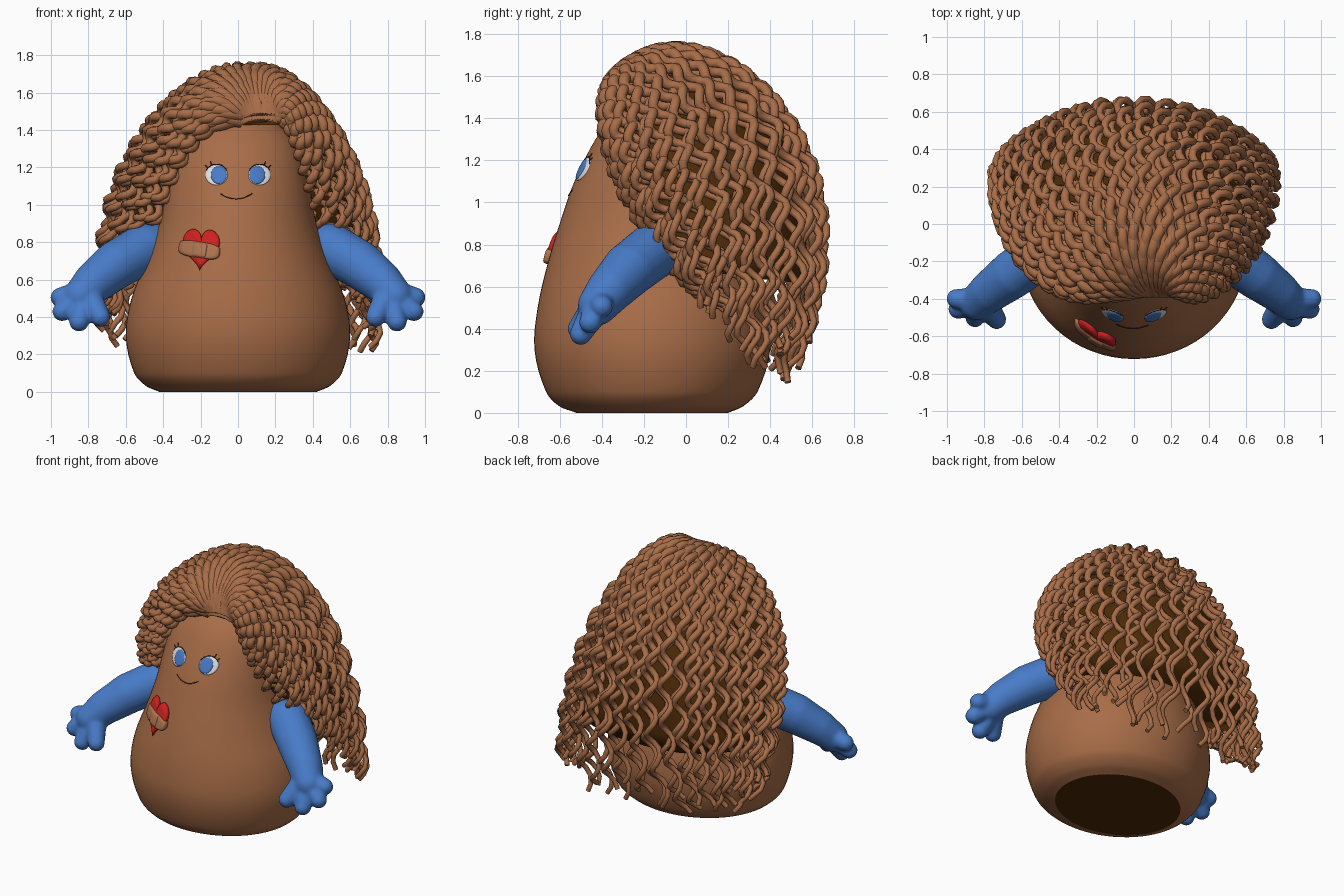
import bpy, bmesh, random
from math import sin, cos, pi, sqrt, radians, copysign
from mathutils import Vector, Matrix

random.seed(4)
if "Cube" in bpy.data.objects:
    bpy.data.objects.remove(bpy.data.objects["Cube"])


def material(name, rgb):
    m = bpy.data.materials.new(name)
    m.use_nodes = True
    m.diffuse_color = (*rgb, 1)
    m.node_tree.nodes["Principled BSDF"].inputs["Base Color"].default_value = (*rgb, 1)
    return m


SKIN = material("warm brown", (.39, .152, .064))
DARK = material("dark brown", (.075, .024, .002))
BLUE = material("blue", (.065, .2, .58))
RED = material("red", (.62, .015, .015))
TAN = material("bandage tan", (.42, .175, .08))
WHITE = material("eye white", (.75, .75, .75))
LASH = material("lash brown", (.05, .018, .008))


def add_mesh(name, bm, *mats):
    bmesh.ops.recalc_face_normals(bm, faces=bm.faces)
    mesh = bpy.data.meshes.new(name)
    bm.to_mesh(mesh)
    bm.free()
    for m in mats:
        mesh.materials.append(m)
    for p in mesh.polygons:
        p.use_smooth = True
    ob = bpy.data.objects.new(name, mesh)
    bpy.context.collection.objects.link(ob)
    return ob


def loft(name, rings, *mats, closed=True, caps=True):
    """Skin a list of equal-length point rows."""
    bm = bmesh.new()
    rows = [[bm.verts.new(p) for p in r] for r in rings]
    n = len(rows[0])
    for a, b in zip(rows, rows[1:]):
        for i in range(n if closed else n - 1):
            j = (i + 1) % n
            bm.faces.new((a[i], a[j], b[j], b[i]))
    if caps:
        bm.faces.new(rows[0])
        bm.faces.new(rows[-1])
    return add_mesh(name, bm, *mats)


def tubes(name, strands, depth, mat, sides=1):
    """Sweep round strands; each strand is a list of (point, radius factor)."""
    cu = bpy.data.curves.new(name, "CURVE")
    cu.dimensions = "3D"
    cu.bevel_depth = depth
    cu.bevel_resolution = sides
    cu.use_fill_caps = True
    for s in strands:
        sp = cu.splines.new("POLY")
        sp.points.add(len(s) - 1)
        for q, (p, r) in zip(sp.points, s):
            q.co = (*p, 1)
            q.radius = r
        sp.use_smooth = True
    cu.materials.append(mat)
    ob = bpy.data.objects.new(name, cu)
    bpy.context.collection.objects.link(ob)


# Body: height, half width, front y, back y
PROFILE = [(0, .42, -.52, .2), (.03, .49, -.6, .27), (.1, .555, -.665, .34),
           (.3, .6, -.72, .4), (.5, .57, -.705, .385), (.7, .49, -.66, .33),
           (.9, .42, -.6, .26), (1.1, .38, -.53, .2), (1.3, .33, -.43, .11),
           (1.4, .26, -.35, .05), (1.46, .17, -.27, 0), (1.49, .05, -.16, -.08)]


def section(z):
    k = max(i for i in range(len(PROFILE) - 1) if PROFILE[i][0] <= z or i == 0)
    p0, p1, p2 = (PROFILE[max(k - 1, 0)], PROFILE[k], PROFILE[k + 1])
    p3 = PROFILE[min(k + 2, len(PROFILE) - 1)]
    h = p2[0] - p1[0]
    t = (z - p1[0]) / h
    out = []
    for c in (1, 2, 3):
        m1 = (p2[c] - p0[c]) / (p2[0] - p0[0]) * h
        m2 = (p3[c] - p1[c]) / (p3[0] - p1[0]) * h
        a, b = p1[c], p2[c]
        out.append(a + t * (m1 + t * (3 * (b - a) - 2 * m1 - m2 + t * (2 * (a - b) + m1 + m2))))
    return out


def front_y(x, z):
    w, f, b = section(z)
    return (f + b) / 2 - (b - f) / 2 * sqrt(max(0, 1 - (x / w) ** 2))


heights = []
for a, b in zip(PROFILE, PROFILE[1:]):
    heights += [a[0] + (b[0] - a[0]) * i / 4 for i in range(4)]
rings = []
for z in heights + [PROFILE[-1][0] - .0001]:
    w, f, b = section(z)
    rings.append([(w * cos(2 * pi * i / 64), (f + b) / 2 + (b - f) / 2 * sin(2 * pi * i / 64), z)
                  for i in range(64)])
body = loft("body", rings, SKIN, DARK)
for p in body.data.polygons:
    if p.center.z < .001:
        p.material_index = 1
        p.use_smooth = False


# Plates that follow the front of the body
def plate(name, cx, cz, outline, h, mat, tilt=0):
    c, s = cos(radians(tilt)), sin(radians(tilt))
    pts = [(x * c - z * s, x * s + z * c) for x, z in outline]
    rows = [[(cx + k * x, front_y(cx + k * x, cz + k * z) - d, cz + k * z) for x, z in pts]
            for k, d in ((1, -.01), (1, h * .6), (.9, h * .9), (.7, h), (.3, h), (.05, h))]
    loft(name, rows, mat)


def oval(rx, rz, power=1.0, n=32):
    def f(v):
        return copysign(abs(v) ** power, v)
    return [(rx * f(cos(2 * pi * i / n)), rz * f(sin(2 * pi * i / n))) for i in range(n)]


heart_outline = []
for i in range(40):
    a = 2 * pi * i / 40
    heart_outline.append((.1 * sin(a) ** 3,
                          (13 * cos(a) - 4 * cos(2 * a) - 2 * cos(3 * a) - cos(4 * a)) / 125))
plate("heart", -.198, .775, heart_outline, .034, RED, -3)
plate("bandage", -.207, .76, oval(.112, .045, .6), .043, TAN, -9)
plate("bandage_pad", -.207, .76, oval(.042, .041, .3), .049, TAN, -9)


def stroke(pts, lift=.002):
    return [(Vector((x, front_y(x, z) - lift, z)), 1) for x, z in pts]


# Eyes with lids, lashes and smile
strokes = []
for side, label in ((-1, "right"), (1, "left")):
    cx = side * .115
    plate(label + "_eye", cx, 1.16, oval(.06, .055), .009, WHITE)
    plate(label + "_iris", cx - side * .012, 1.16, oval(.043, .048), .014, BLUE)
    arc = [radians(25 + 13 * i) for i in range(11)]
    strokes.append(stroke([(cx + .061 * cos(a), 1.16 + .057 * sin(a)) for a in arc], .006))
    for a in (40, 65):
        a = radians(a)
        strokes.append(stroke([(cx + side * r * cos(a), 1.16 + r * sin(a)) for r in (.058, .08)], .008))
strokes.append(stroke([(-.01 + .085 * u / 6, 1.032 + .028 * (u / 6) ** 2) for u in range(-6, 7)]))
tubes("lashes_and_smile", strokes, .0028, LASH)


# Arms with four fingers, blended into one skin
ARM = [(.36, -.08, .79, .12), (.5, -.16, .765, .135), (.65, -.27, .68, .13),
       (.77, -.36, .585, .112), (.84, -.42, .51, .095)]
TIPS = [(.95, -.4, .505), (.94, -.455, .43), (.85, -.5, .375), (.735, -.51, .4)]
limbs = [ARM] + [[(.81, -.41, .53, .075), (*t, .053)] for t in TIPS]
for side, label in ((-1, "right"), (1, "left")):
    bm = bmesh.new()
    for path in limbs:
        for a, b in zip(path, path[1:]):
            for i in range(9):
                x, y, z, r = [p + (q - p) * i / 8 for p, q in zip(a, b)]
                bmesh.ops.create_icosphere(bm, subdivisions=3, radius=r,
                                           matrix=Matrix.Translation((side * x, y, z)))
    arm = add_mesh(label + "_arm", bm, BLUE)
    mod = arm.modifiers.new("blend", "REMESH")
    mod.mode = "VOXEL"
    mod.voxel_size = .011
    mod.use_smooth_shade = True
    mod = arm.modifiers.new("soften", "SMOOTH")
    mod.iterations = 5


# Hair guides at back, back corner, side and front edge: three control points each
GUIDES = [((0, -.2, 2.1), (0, .97, 1.5), (0, .55, .33)),
          ((.12, -.25, 2.06), (.52, .6, 1.45), (.6, .45, .36)),
          ((.2, -.4, 1.85), (.78, -.08, 1.32), (.74, .22, .45)),
          ((.32, -.42, 1.47), (.42, -.42, 1.1), (.57, .06, .58))]
CENTRE = Vector((0, -.05, .9))


def hair_point(u, t, scale=1.0):
    v = abs(u) * 3
    ctrl = [Vector((.13 + .12 * u, -.36, 1.48))]
    for c in range(3):
        p = Vector()
        for i, g in enumerate(GUIDES):
            w = 1
            for j in range(4):
                if j != i:
                    w *= (v - j) / (i - j)
            p += Vector(g[c]) * w
        p.x = copysign(p.x, u)
        ctrl.append(p)
    s = 1 - t
    p = ctrl[0] * s ** 3 + ctrl[1] * 3 * s * s * t + ctrl[2] * 3 * s * t * t + ctrl[3] * t ** 3
    return CENTRE + (p - CENTRE) * scale


def strand(u, scale, phase):
    pts, n = [], 84
    end = 1 + random.uniform(-.02, .06)
    turns = random.uniform(9.6, 10.4)
    for i in range(n):
        t = end * i / (n - 1)
        p = hair_point(u, t, scale)
        along = (hair_point(u, t + .01, scale) - p).normalized()
        across = along.cross(p - CENTRE).normalized()
        out = across.cross(along)
        amp = .004 + .034 * min(1, max(0, t - .12) * 1.7)
        a = 2 * pi * turns * t ** 1.25 + phase
        pts.append((p + across * amp * sin(a) + out * amp * .8 * cos(a), 1.08 - .55 * t))
    return pts


# Hair: dark under-layer plus two layers of wavy strands
scalp = [[hair_point(i / 24, t / 26, .91) for i in range(-24, 25)] for t in range(25)]
scalp.append([Vector((p.x * .1, p.y * .1, .7)) for p in scalp[-1]])
loft("hair_under_layer", scalp, DARK, closed=False, caps=False)
for name, count, scale in (("outer_hair", 36, 1.0), ("inner_hair", 33, .945)):
    locks = []
    for i in range(count):
        u = -1 + 2 * i / (count - 1)
        locks.append(strand(u, scale, pi * (i % 2) + random.uniform(-.5, .5)))
    tubes(name, locks, .031, SKIN, 2)
